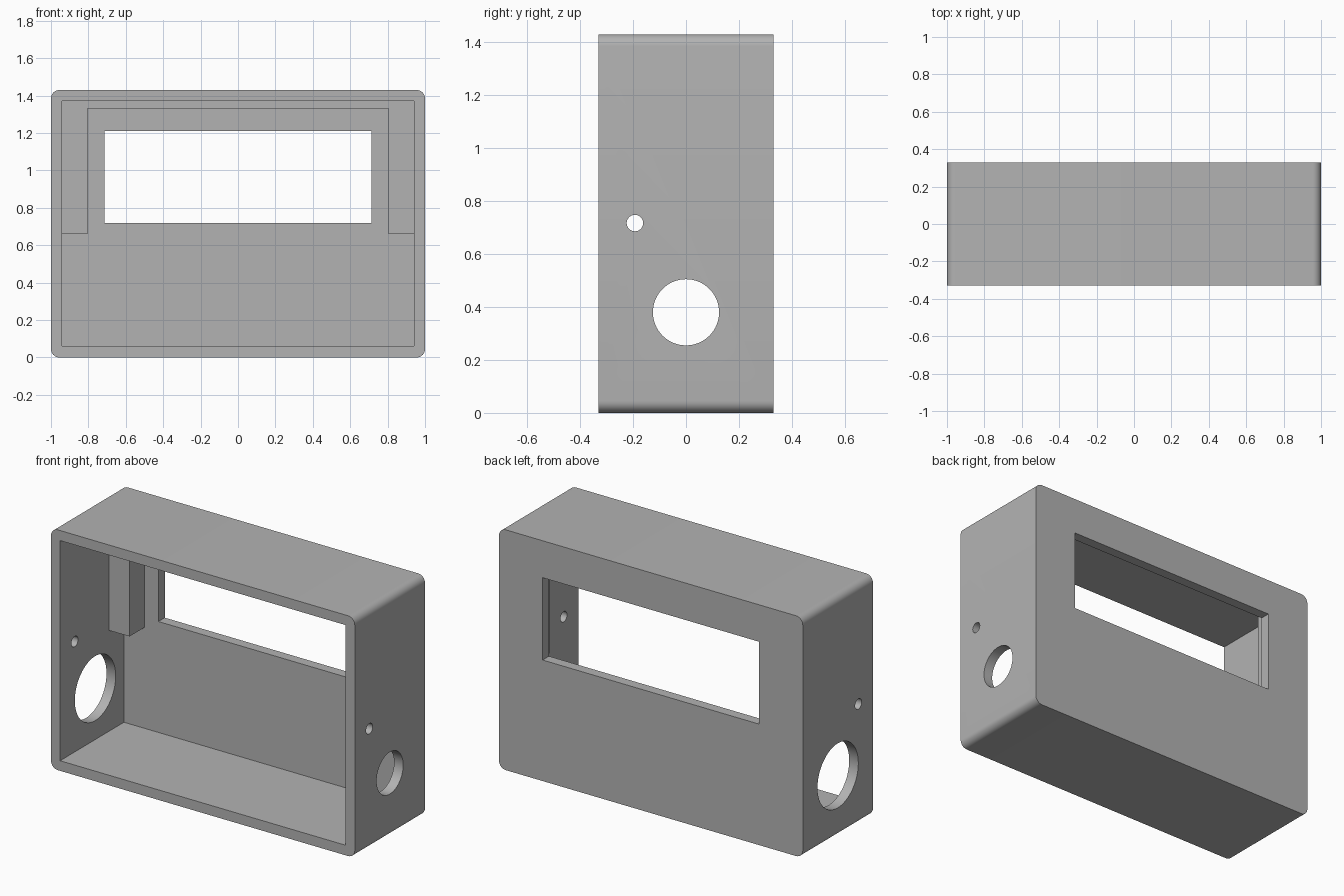
import bpy
import math

# Remove the default cube only
default = bpy.data.objects.get("Cube")
if default:
    bpy.data.objects.remove(default, do_unlink=True)

W, D, H = 1.0, 0.33, 1.43      # half width, half depth, height
WALL = 0.06
BACK = D - WALL                # inner face of the back wall
EMBED = 0.02                   # overlap so that joined parts fuse cleanly

grey = bpy.data.materials.new("plain grey")
grey.use_nodes = True
COLOUR = (0.45, 0.45, 0.45, 1)
grey.diffuse_color = COLOUR
grey.node_tree.nodes["Principled BSDF"].inputs["Base Color"].default_value = COLOUR


def prism(name, outline, y0, y1):
    """Extrude an x-z outline (counter-clockwise from the front) from y0 to y1."""
    n = len(outline)
    verts = [(x, y, z) for y in (y0, y1) for x, z in outline]
    faces = [tuple(range(n)), tuple(reversed(range(n, 2 * n)))]
    faces += [(i, i + n, (i + 1) % n + n, (i + 1) % n) for i in range(n)]
    mesh = bpy.data.meshes.new(name)
    mesh.from_pydata(verts, [], faces)
    mesh.materials.append(grey)
    obj = bpy.data.objects.new(name, mesh)
    bpy.context.collection.objects.link(obj)
    return obj


def rect(x0, x1, z0, z1):
    return [(x0, z0), (x1, z0), (x1, z1), (x0, z1)]


def rounded_rect(x0, x1, z0, z1, r, steps=8):
    corners = [(x1 - r, z0 + r, -90), (x1 - r, z1 - r, 0),
               (x0 + r, z1 - r, 90), (x0 + r, z0 + r, 180)]
    points = []
    for cx, cz, start in corners:
        for i in range(steps + 1):
            a = math.radians(start + 90 * i / steps)
            points.append((cx + r * math.cos(a), cz + r * math.sin(a)))
    return points


def side_drill(name, side, y, z, radius):
    """Cylinder through one side wall; side is -1 or +1 along x."""
    bpy.ops.mesh.primitive_cylinder_add(
        vertices=64, radius=radius, depth=WALL * 3,
        location=(side * (W - WALL / 2), y, z), rotation=(0, math.pi / 2, 0))
    obj = bpy.context.object
    obj.name = name
    obj.data.materials.append(grey)
    return obj


def combine(target, tool, operation):
    """Apply a boolean and discard the tool object."""
    bpy.ops.object.select_all(action='DESELECT')
    bpy.context.view_layer.objects.active = target
    target.select_set(True)
    mod = target.modifiers.new(operation.title(), 'BOOLEAN')
    mod.operation = operation
    mod.solver = 'EXACT'
    mod.object = tool
    bpy.ops.object.modifier_apply(modifier=mod.name)
    bpy.data.objects.remove(tool, do_unlink=True)


# Outer case with rounded long edges, hollowed out from the open front
case = prism("enclosure", rounded_rect(-W, W, 0, H, 0.045), -D, D)
inner = W - WALL
cavity = prism("cavity", rect(-inner, inner, WALL, H - WALL), -D - WALL, BACK)
combine(case, cavity, 'DIFFERENCE')

# Corner posts joined by a thin top rail, behind the window surround
post_in, post_bottom, rail_bottom = 0.805, 0.66, 1.33
half = [(inner + EMBED, post_bottom), (inner + EMBED, H - WALL + EMBED)]
leg = [(post_in, rail_bottom), (post_in, post_bottom)]
outline = (half + [(-x, z) for x, z in reversed(half)]
           + [(-x, z) for x, z in reversed(leg)] + leg)
retainer = prism("display_mount", outline, 0.13, BACK + EMBED)
combine(case, retainer, 'UNION')

# Display window through the back wall
window = prism("window", rect(-0.713, 0.713, 0.72, 1.21), BACK - 0.05, D + 0.05)
combine(case, window, 'DIFFERENCE')

# Side openings: a large port and a small pin hole in each wall
for side, z, radius in ((-1, 0.365, 0.192), (1, 0.38, 0.125)):
    combine(case, side_drill("port", side, 0, z, radius), 'DIFFERENCE')
    combine(case, side_drill("pin_hole", side, -0.193, 0.717, 0.031), 'DIFFERENCE')

# Smooth rounded surfaces, crisp edges
bpy.ops.object.select_all(action='DESELECT')
bpy.context.view_layer.objects.active = case
case.select_set(True)
bpy.ops.object.shade_smooth_by_angle(angle=math.radians(30))
